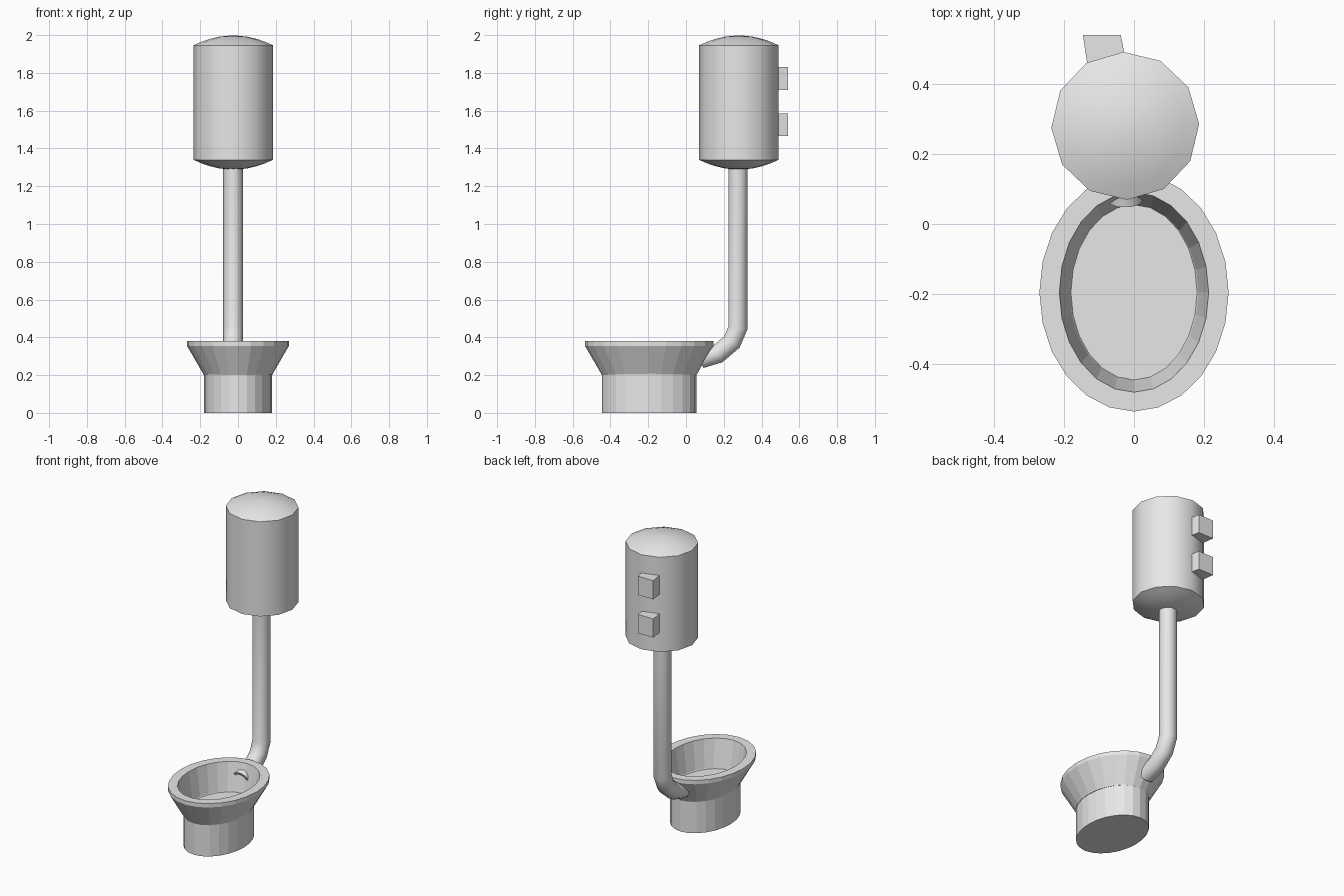
import bpy, bmesh
from math import sin, cos, pi, radians
from mathutils import Vector

cube = bpy.data.objects.get("Cube")
if cube:
    bpy.data.objects.remove(cube, do_unlink=True)

grey = bpy.data.materials.new("plain_grey")
grey.use_nodes = True
grey.diffuse_color = (0.8, 0.8, 0.8, 1)
grey.node_tree.nodes["Principled BSDF"].inputs["Base Color"].default_value = (0.8, 0.8, 0.8, 1)


def build(name, rings, cap_start=True, cap_end=True, smooth=None):
    """Bridge a list of equal-length point rings into one mesh object."""
    bm = bmesh.new()
    loops = [[bm.verts.new(p) for p in ring] for ring in rings]
    n = len(loops[0])
    for a, b in zip(loops, loops[1:]):
        for i in range(n):
            j = (i + 1) % n
            bm.faces.new((a[i], a[j], b[j], b[i]))
    if cap_start:
        bm.faces.new(loops[0][::-1])
    if cap_end:
        bm.faces.new(loops[-1])
    bmesh.ops.recalc_face_normals(bm, faces=bm.faces)
    mesh = bpy.data.meshes.new(name)
    bm.to_mesh(mesh)
    bm.free()
    mesh.materials.append(grey)
    obj = bpy.data.objects.new(name, mesh)
    bpy.context.collection.objects.link(obj)
    if smooth:
        bpy.ops.object.select_all(action='DESELECT')
        obj.select_set(True)
        bpy.context.view_layer.objects.active = obj
        bpy.ops.object.shade_smooth_by_angle(angle=radians(smooth))
    return obj


def ellipse(x, y, z, rx, ry, sides, turn=0):
    return [Vector((x + rx * cos(2 * pi * i / sides + turn),
                    y + ry * sin(2 * pi * i / sides + turn), z)) for i in range(sides)]


# Oval bowl: foot, flared side, lip, rim, and inner wall down to the floor
bowl_profile = [(0.18, 0.25, 0), (0.18, 0.25, 0.2), (0.27, 0.34, 0.355),
                (0.27, 0.34, 0.38), (0.213, 0.285, 0.38), (0.183, 0.25, 0.2)]
build("bowl", [ellipse(0, -0.195, z, rx, ry, 24) for rx, ry, z in bowl_profile])

# Tank: twelve-sided drum with shallow domes
TX, TY, TR, DOME = -0.025, 0.28, 0.211, 0.052
radii = [0.1, 0.35, 0.6, 0.8, 1]
profile = [(r, 1.34 - DOME * (1 - r * r)) for r in radii]
profile += [(r, 1.946 + DOME * (1 - r * r)) for r in reversed(radii)]
build("tank", [ellipse(TX, TY, z, TR * r, TR * r, 12, radians(1.5)) for r, z in profile], smooth=35)

# Wall brackets: blocks from one tank side to a flat wall plane
outline = [(-0.146, 0.54), (-0.133, 0.455), (-0.027, 0.484), (-0.038, 0.54)]
for name, low in (("lower_bracket", 1.465), ("upper_bracket", 1.71)):
    build(name, [[Vector((x, y, z)) for x, y in outline] for z in (low, low + 0.12)])

# Flush pipe: swept tube bending into the bowl, open at its end
path = [Vector((-0.026, y, z)) for y, z in
        ((0.275, 1.32), (0.275, 0.45), (0.243, 0.375), (0.168, 0.312), (0.07, 0.283))]


def pipe_ring(i, radius):
    before = (path[i] - path[i - 1]).normalized() if i else None
    after = (path[i + 1] - path[i]).normalized() if i < len(path) - 1 else None
    tangent = (before or after) + (after or before)
    if after is None:
        tangent = Vector((0, -0.9, -0.44))
    side = Vector((1, 0, 0))
    up = tangent.normalized().cross(side)
    return [path[i] + radius * (cos(2 * pi * k / 10) * side + sin(2 * pi * k / 10) * up)
            for k in range(10)]


rings = [pipe_ring(i, 0.053) for i in range(5)]
rings += [pipe_ring(i, 0.038) for i in (4, 3, 2)]
build("flush_pipe", rings, smooth=40)
